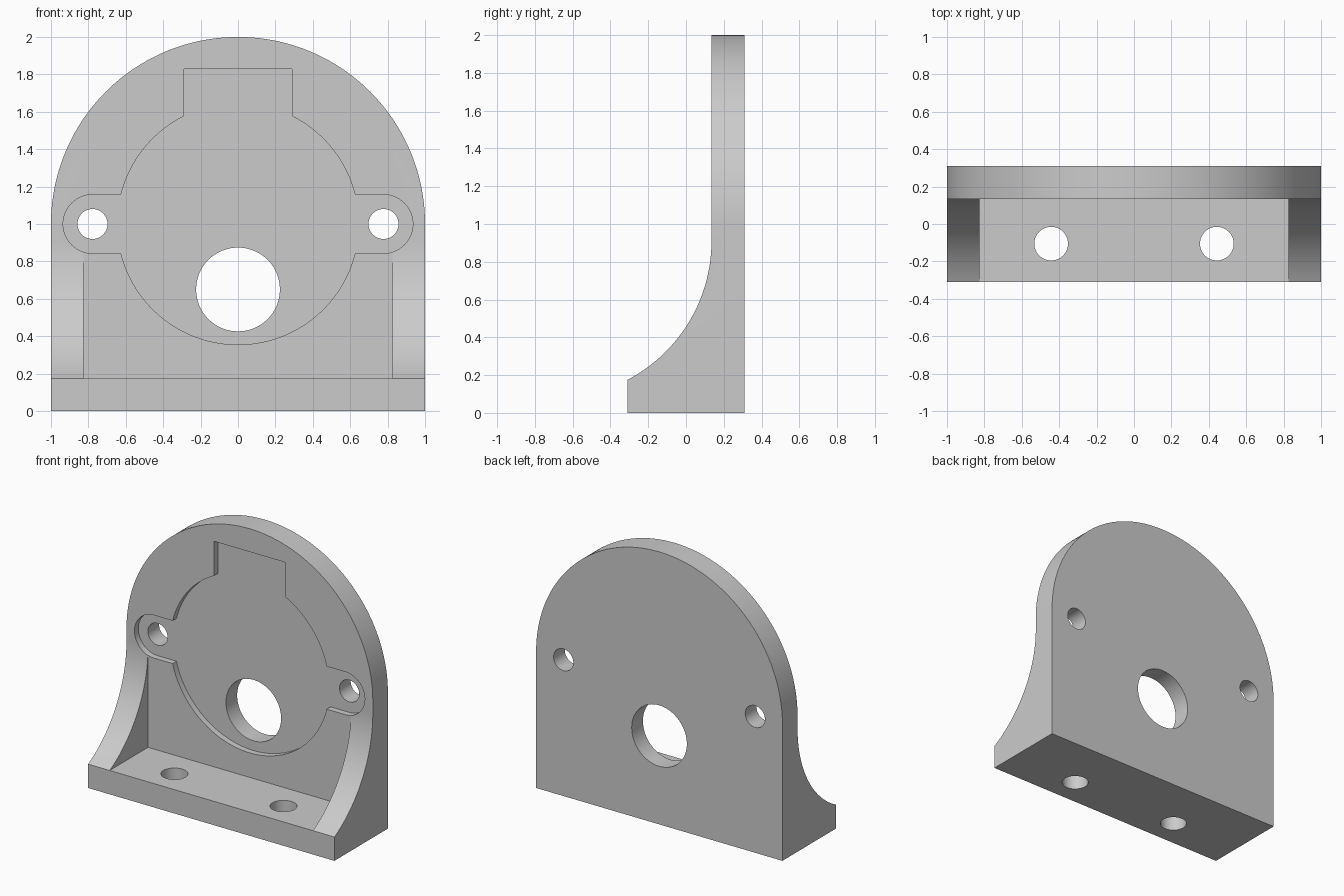
import bpy, bmesh
from math import sin, cos, asin, acos, pi, sqrt

cube = bpy.data.objects.get("Cube")
if cube:
    bpy.data.objects.remove(cube, do_unlink=True)

# Material
grey = bpy.data.materials.new("plain_grey")
grey.use_nodes = True
colour = (0.6, 0.6, 0.6, 1)
grey.diffuse_color = colour
grey.node_tree.nodes["Principled BSDF"].inputs["Base Color"].default_value = colour

# Axis maps: outline (u, v) and depth d to a point
FRONT = lambda u, v, d: (u, d, v)
SIDE = lambda u, v, d: (d, u, v)
TOP = lambda u, v, d: (u, v, d)


def arc(cu, cv, r, a0, a1, n):
    return [(cu + r * cos(a0 + (a1 - a0) * i / n),
             cv + r * sin(a0 + (a1 - a0) * i / n)) for i in range(n + 1)]


def circle(cu, cv, r, n=64):
    return arc(cu, cv, r, 0, 2 * pi, n)[:-1]


def prism(name, outline, place, low, high):
    bm = bmesh.new()
    face = bm.faces.new([bm.verts.new(place(u, v, low)) for u, v in outline])
    extruded = bmesh.ops.extrude_face_region(bm, geom=[face])["geom"]
    a, b = place(0, 0, low), place(0, 0, high)
    bmesh.ops.translate(bm, vec=[q - p for p, q in zip(a, b)],
                        verts=[g for g in extruded if isinstance(g, bmesh.types.BMVert)])
    bmesh.ops.recalc_face_normals(bm, faces=bm.faces)
    mesh = bpy.data.meshes.new(name)
    bm.to_mesh(mesh)
    bm.free()
    mesh.materials.append(grey)
    ob = bpy.data.objects.new(name, mesh)
    bpy.context.scene.collection.objects.link(ob)
    return ob


def combine(body, tool, operation="DIFFERENCE"):
    mod = body.modifiers.new("cut", "BOOLEAN")
    mod.operation, mod.object, mod.solver = operation, tool, "EXACT"
    bpy.context.view_layer.update()
    graph = bpy.context.evaluated_depsgraph_get()
    result = bpy.data.meshes.new_from_object(body.evaluated_get(graph))
    body.modifiers.clear()
    body.data = result
    bpy.data.objects.remove(tool, do_unlink=True)


# Main sizes
depth, plate_front, base_top = 0.31, 0.135, 0.175
gusset_inner, sweep_top = 0.825, 0.91

# Side profile: base, concave sweep and upright plate
run, rise = depth + plate_front, sweep_top - base_top
radius = (run ** 2 + rise ** 2) / (2 * run)
sweep = arc(plate_front - radius, sweep_top, radius, -asin(rise / radius), 0, 48)
profile = [(depth, 0), (depth, 2.2), (plate_front, 2.2)] + sweep[::-1] + [(-depth, 0)]
bracket = prism("mounting_bracket", profile, SIDE, -1, 1)

# Open the space between the two gussets
g = gusset_inner
combine(bracket, prism("gap", [(-g, base_top), (g, base_top), (g, 3), (-g, 3)],
                       FRONT, -1, plate_front))

# Round the top of the plate
arch = [(-1, -0.5), (1, -0.5)] + arc(0, 1, 1, 0, pi, 128)
combine(bracket, prism("arch", arch, FRONT, -1, 1), "INTERSECT")

# Shallow pocket: disc, top tab and two rounded ears
disc, ear, ear_x, tab = 0.645, 0.157, 0.778, 0.29
notch, shoulder = asin(ear / disc), acos(tab / disc)
half = (arc(0, 1, disc, -pi / 2, -notch, 40)
        + arc(ear_x, 1, ear, -pi / 2, pi / 2, 32)
        + arc(0, 1, disc, notch, shoulder, 24) + [(tab, 1.83)])
pocket = half + [(-u, v) for u, v in half[:0:-1]]
combine(bracket, prism("pocket", pocket, FRONT, 0, plate_front + 0.045))

# Bore, screw holes in the ears and bolt holes in the base
combine(bracket, prism("bore", circle(0, 0.65, 0.224), FRONT, 0, 1))
for side in (-1, 1):
    combine(bracket, prism("screw_hole", circle(side * ear_x, 1, 0.08), FRONT, 0, 1))
    combine(bracket, prism("bolt_hole", circle(side * 0.443, -0.105, 0.09), TOP, -1, 0.5))

# Smooth curved walls, crisp edges
bpy.ops.object.select_all(action="DESELECT")
bracket.select_set(True)
bpy.context.view_layer.objects.active = bracket
bpy.ops.object.shade_smooth_by_angle(angle=0.5)
